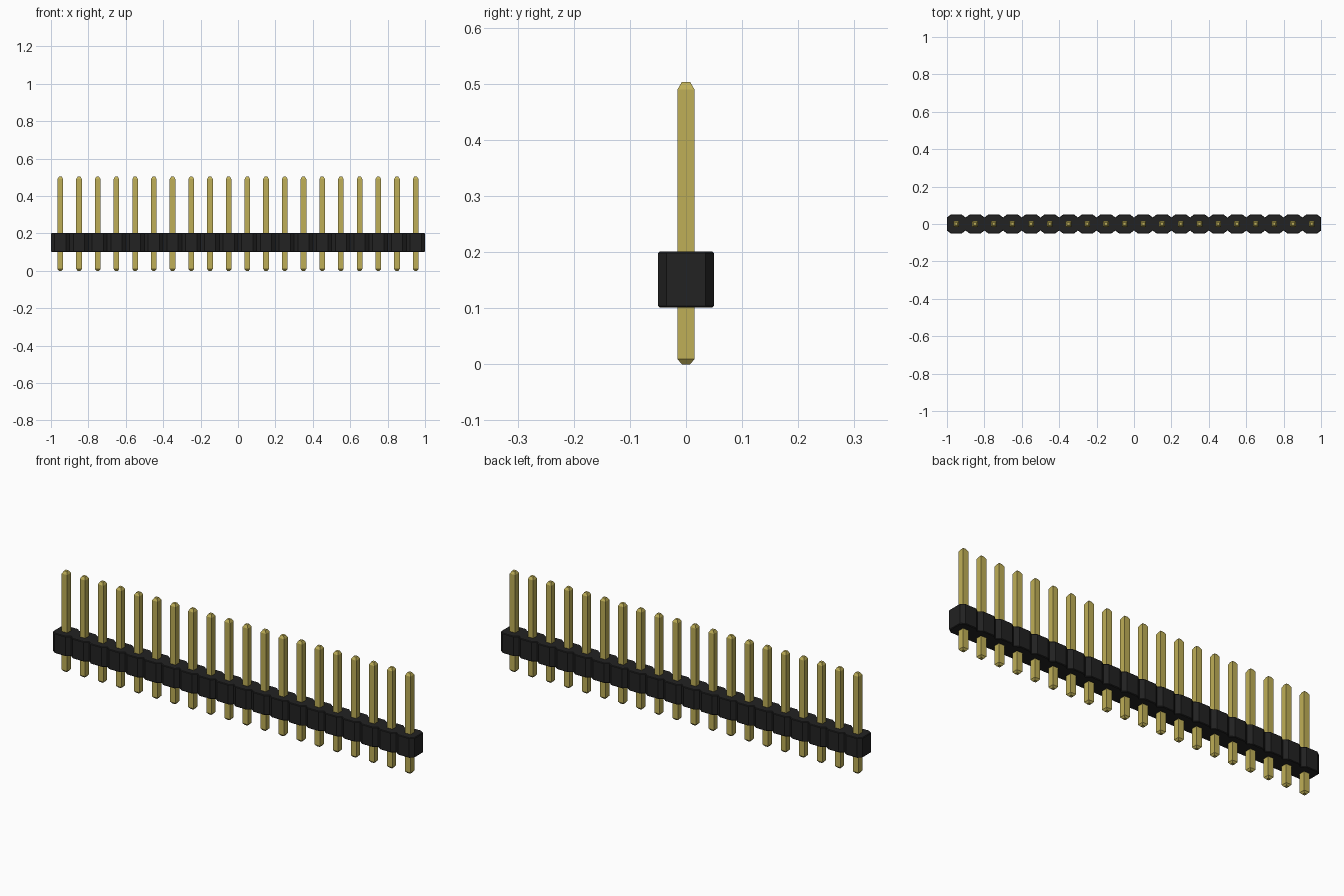
import bpy
import bmesh

cube = bpy.data.objects.get("Cube")
if cube:
    bpy.data.objects.remove(cube, do_unlink=True)

COUNT, PITCH = 20, 0.1
HALF = PITCH / 2


def make_material(name, color, roughness):
    mat = bpy.data.materials.new(name)
    mat.use_nodes = True
    mat.diffuse_color = (*color, 1)
    bsdf = mat.node_tree.nodes["Principled BSDF"]
    bsdf.inputs["Base Color"].default_value = (*color, 1)
    bsdf.inputs["Roughness"].default_value = roughness
    return mat


def add_object(name, bm, mat):
    bmesh.ops.recalc_face_normals(bm, faces=bm.faces)
    mesh = bpy.data.meshes.new(name)
    bm.to_mesh(mesh)
    bm.free()
    mesh.materials.append(mat)
    obj = bpy.data.objects.new(name, mesh)
    bpy.context.collection.objects.link(obj)
    return obj


def loft(bm, rings):
    """Skin equal-length rings of points and cap both ends."""
    loops = [[bm.verts.new(p) for p in ring] for ring in rings]
    for low, high in zip(loops, loops[1:]):
        for i in range(len(low)):
            j = (i + 1) % len(low)
            bm.faces.new((low[i], low[j], high[j], high[i]))
    bm.faces.new(loops[0][::-1])
    bm.faces.new(loops[-1])


black = make_material("black plastic", (0.016, 0.016, 0.016), 0.6)
gold = make_material("gold metal", (0.52, 0.43, 0.095), 0.4)
xs = [(i - (COUNT - 1) / 2) * PITCH for i in range(COUNT)]

# Notched housing: one outline with chamfered cells, extruded upward
CUT_X, CUT_Y = 0.02, 0.015


def housing_ring(z, inset):
    front = []
    for i, x in enumerate(xs):
        notch = HALF - CUT_Y - inset
        front.append((x - HALF + (inset if i == 0 else 0), -notch, z))
        front.append((x - HALF + CUT_X, -HALF + inset, z))
        front.append((x + HALF - CUT_X, -HALF + inset, z))
    front.append((xs[-1] + HALF - inset, -notch, z))
    return front + [(x, -y, z) for x, y, z in reversed(front)]


bm = bmesh.new()
loft(bm, [housing_ring(z, inset) for z, inset in
          ((0.101, 0.003), (0.104, 0), (0.198, 0), (0.201, 0.003))])
add_object("housing", bm, black)

# Square pins with tapered tips
PIN, TIP = 0.015, 0.0075
bm = bmesh.new()
for x in xs:
    loft(bm, [[(x + sx * w, sy * w, z) for sx, sy in
               ((-1, -1), (1, -1), (1, 1), (-1, 1))]
              for z, w in ((0, TIP), (0.009, PIN), (0.49, PIN), (0.503, TIP))])
add_object("pins", bm, gold)
